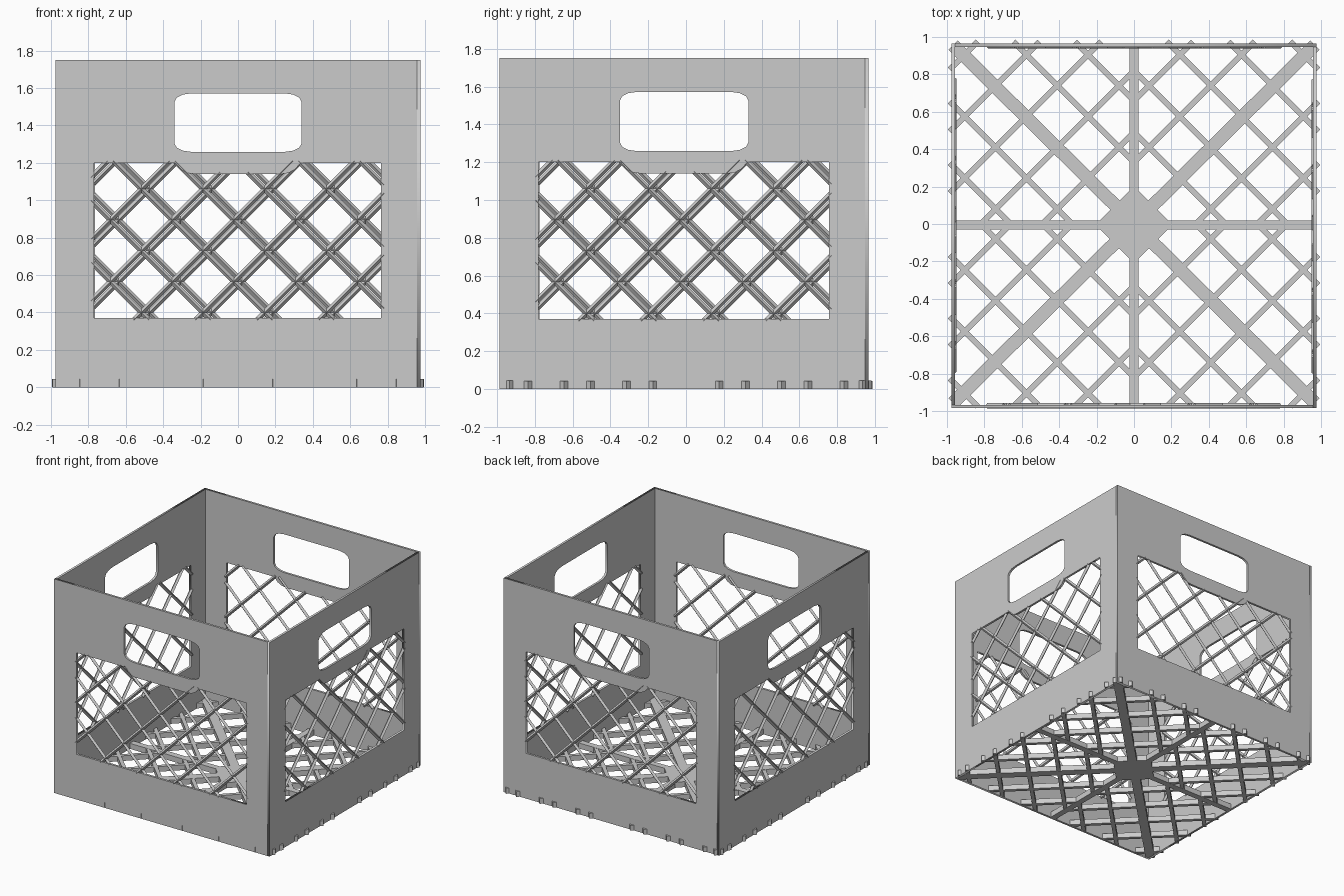
import bpy, bmesh, math
from mathutils import Matrix, Vector

if "Cube" in bpy.data.objects:
    bpy.data.objects.remove(bpy.data.objects["Cube"])

H = 0.975          # half width of the crate
T = 0.018          # wall thickness
CY = -0.01         # wall centre in y
TOP = 1.75
STEP = 0.33        # lattice spacing
FLOOR = 0.045      # floor bar height


def add_object(name, mesh):
    ob = bpy.data.objects.new(name, mesh)
    bpy.context.scene.collection.objects.link(ob)
    return ob


def bar(bm, a, b, width, height, z, roll=0.0):
    """Box-section bar between two 2D points, centred at height z."""
    a, b = Vector(a), Vector(b)
    d, mid = b - a, (a + b) / 2
    m = (Matrix.Translation((mid.x, mid.y, z))
         @ Matrix.Rotation(math.atan2(d.y, d.x), 4, 'Z')
         @ Matrix.Rotation(roll, 4, 'X')
         @ Matrix.Diagonal((d.length, width, height, 1)))
    bmesh.ops.create_cube(bm, size=1, matrix=m)


def mesh_from(bm, name):
    me = bpy.data.meshes.new(name)
    bm.to_mesh(me)
    bm.free()
    return me


def panel_mesh():
    """Wall sheet with a hand hole and a large window, drawn as a filled curve."""
    outer = [(-H, 0), (H - T, 0), (H - T, TOP), (-H, TOP)]
    corner = [(0.34, 0.11), (0.328, 0.133), (0.295, 0.15), (0.245, 0.157)]
    half = corner + [(-x, y) for x, y in reversed(corner)]
    hole = [(x, 1.415 + y) for x, y in half + [(-x, -y) for x, y in half]]
    lip = [(0.335, 1.2), (0.305, 1.165), (0.27, 1.146), (0.23, 1.14)]
    window = ([(-0.77, 0.37), (0.765, 0.37), (0.765, 1.2)] + lip
              + [(-x, y) for x, y in reversed(lip)] + [(-0.77, 1.2)])
    cu = bpy.data.curves.new("wall_outline", 'CURVE')
    cu.dimensions = '2D'
    cu.fill_mode = 'BOTH'
    cu.extrude = T / 2
    for loop in (outer, hole, window):
        sp = cu.splines.new('POLY')
        sp.points.add(len(loop) - 1)
        for p, (x, y) in zip(sp.points, loop):
            p.co = (x, y, 0, 1)
        sp.use_cyclic_u = True
    tmp = add_object("wall_outline", cu)
    bpy.context.view_layer.update()
    dg = bpy.context.evaluated_depsgraph_get()
    me = bpy.data.meshes.new_from_object(tmp.evaluated_get(dg))
    bpy.data.objects.remove(tmp)
    return me


def lattice_mesh():
    """Crossing 45 degree bars filling the window."""
    bm = bmesh.new()
    x0, x1, z0, z1 = -0.785, 0.78, 0.36, 1.21
    shift = -0.022
    for s in (1, -1):
        for k in range(-5, 6):
            # the bar crosses z = 0.40 at x = c
            c = shift + STEP * (k + 0.5)
            lo, hi = z0, z1
            ends = sorted((0.40 + s * (x0 - c), 0.40 + s * (x1 - c)))
            lo, hi = max(lo, ends[0]), min(hi, ends[1])
            if hi - lo < 0.03:
                continue
            if abs(c + s * (hi - 0.40)) < 0.29:
                hi = min(hi, 1.15)
            bar(bm, (c + s * (lo - 0.40), lo), (c + s * (hi - 0.40), hi),
                0.02, 0.02, -0.004, math.pi / 4)
    return mesh_from(bm, "wall_lattice")


# Four walls with their lattices, turned around the crate centre
panel, lattice = panel_mesh(), lattice_mesh()
for i, side in enumerate(("front", "right", "back", "left")):
    m = (Matrix.Translation((0, CY, 0)) @ Matrix.Rotation(i * math.pi / 2, 4, 'Z')
         @ Matrix.Translation((0, -H + T / 2, 0)) @ Matrix.Rotation(math.pi / 2, 4, 'X'))
    add_object(side + "_wall", panel).matrix_world = m
    add_object(side + "_lattice", lattice).matrix_world = m

# Floor lattice: one quadrant mirrored into four
HX, HY = 0.985, 0.975
bm = bmesh.new()
for sx in (1, -1):
    for sy in (1, -1):
        segs = []
        for k in (1, 2):
            d = STEP * k
            segs += [((d, 0), (HX, HX - d)), ((0, d), (HY - d, HY))]
        for k in range(5):
            c = 0.49 + STEP * k
            xa, yb = min(c, HX), min(c, HY)
            segs.append(((xa, c - xa), (c - yb, yb)))
        for a, b in segs:
            bar(bm, (a[0] * sx, a[1] * sy), (b[0] * sx, b[1] * sy),
                0.03, FLOOR - 0.003, FLOOR / 2)
add_object("floor_lattice", mesh_from(bm, "floor_lattice"))

# Floor ribs and centre pad
bm = bmesh.new()
bar(bm, (-0.97, -0.005), (0.97, -0.005), 0.05, FLOOR, FLOOR / 2)
bar(bm, (0, -0.975), (0, 0.96), 0.05, FLOOR, FLOOR / 2)
for s in (1, -1):
    bar(bm, (-0.967, -0.957 * s), (0.967, 0.957 * s), 0.07, FLOOR, FLOOR / 2)
add_object("floor_ribs", mesh_from(bm, "floor_ribs"))

bm = bmesh.new()
bar(bm, (-0.103, -0.107), (0.103, 0.099), 0.291, FLOOR, FLOOR / 2)
add_object("floor_centre_pad", mesh_from(bm, "floor_centre_pad"))
